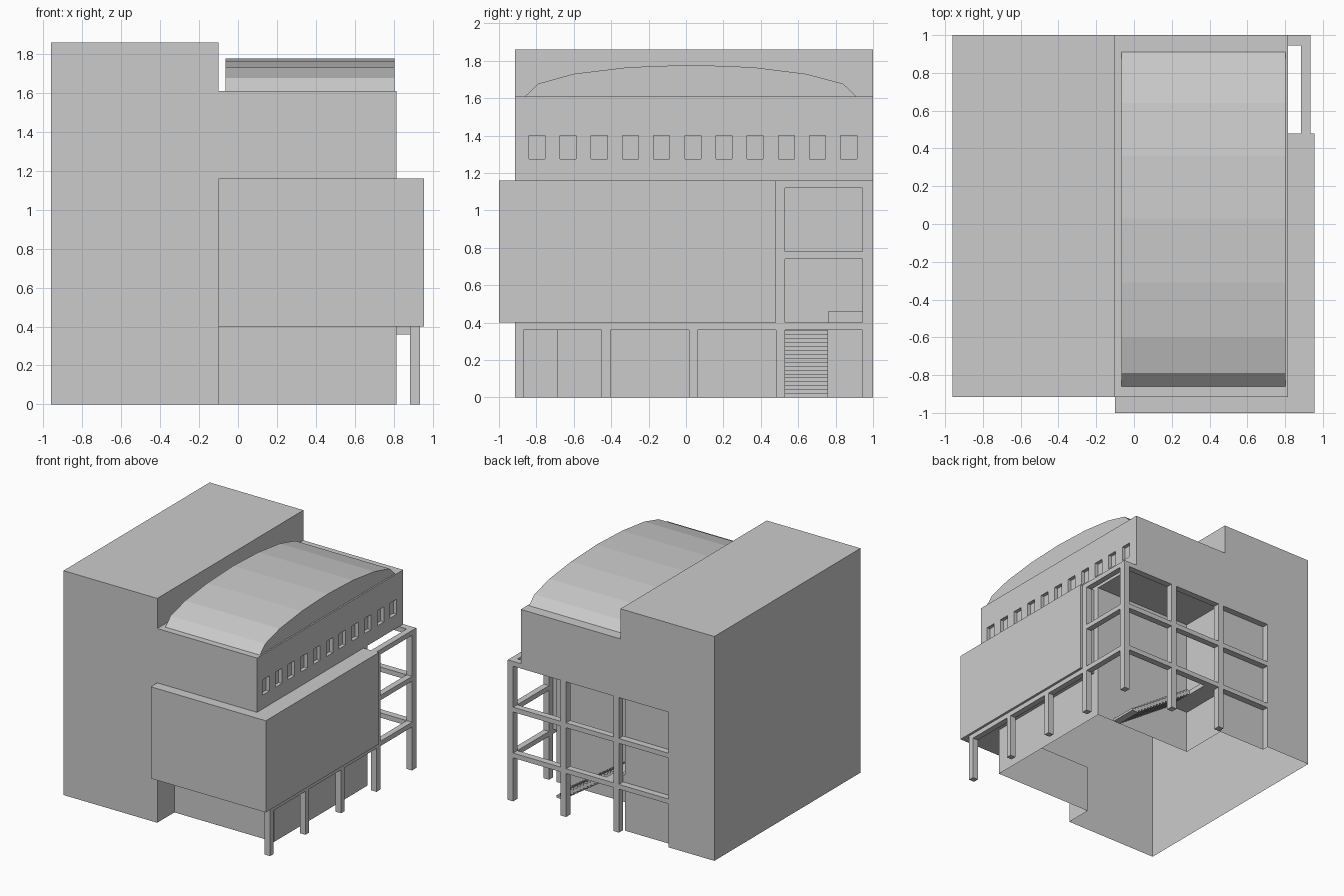
import bpy
import bmesh

cube = bpy.data.objects.get("Cube")
if cube:
    bpy.data.objects.remove(cube, do_unlink=True)

GREY = (0.6, 0.6, 0.6, 1.0)
grey = bpy.data.materials.new("plain grey")
grey.use_nodes = True
grey.diffuse_color = GREY
grey.node_tree.nodes["Principled BSDF"].inputs["Base Color"].default_value = GREY


def add_box(bm, x, y, z):
    """Add an axis-aligned box given its three (low, high) ranges."""
    made = bmesh.ops.create_cube(bm, size=1)["verts"]
    for v in made:
        v.co = [lo + (c + 0.5) * (hi - lo) for c, (lo, hi) in zip(v.co, (x, y, z))]


def make_object(name, bm):
    bmesh.ops.recalc_face_normals(bm, faces=bm.faces)
    mesh = bpy.data.meshes.new(name)
    bm.to_mesh(mesh)
    bm.free()
    mesh.materials.append(grey)
    obj = bpy.data.objects.new(name, mesh)
    bpy.context.collection.objects.link(obj)
    return obj


def boxes(name, *ranges):
    bm = bmesh.new()
    for r in ranges:
        add_box(bm, *r)
    return make_object(name, bm)


def combine(target, tool, operation):
    """Apply a boolean and discard the tool object."""
    mod = target.modifiers.new("combine", "BOOLEAN")
    mod.operation = operation
    mod.solver = "EXACT"
    mod.object = tool
    bpy.context.view_layer.update()
    result = target.evaluated_get(bpy.context.evaluated_depsgraph_get())
    mesh = bpy.data.meshes.new_from_object(result)
    target.modifiers.clear()
    target.data = mesh
    bpy.data.objects.remove(tool, do_unlink=True)


# Main levels
FLOOR, EAVE, ROOF, TOP = 0.40, 1.16, 1.61, 1.86
SIDE, INNER = 0.815, -0.10
FRONT, BACK, HALL_BACK = -0.915, 1.0, 0.53

# Tall tower with a shallow recess behind the rear frame
body = boxes("building_body", ((-0.96, INNER), (FRONT, BACK), (0, TOP)))
combine(body, boxes("recess_cutter", ((-0.54, 0), (0.945, 1.2), (-0.1, EAVE))), "DIFFERENCE")

# Ground hall, middle storey and upper storey joined to the tower
for part in (
    ((-0.5, SIDE), (-0.69, HALL_BACK), (0, 0.8)),
    ((-0.5, SIDE), (FRONT, HALL_BACK), (FLOOR, 1.3)),
    ((-0.5, SIDE), (FRONT, BACK), (EAVE, ROOF)),
):
    combine(body, boxes("wing", part), "UNION")

# Row of small recessed windows
centres = [-0.797 + 0.1667 * i for i in range(11)]
windows = [((SIDE - 0.03, 1), (c - 0.043, c + 0.043), (1.275, 1.40)) for c in centres]
combine(body, boxes("window_cutter", *windows), "DIFFERENCE")

# The shell is open underneath
bm = bmesh.new()
bm.from_mesh(body.data)
under = [f for f in bm.faces if f.normal.z < -0.9 and f.calc_center_median().z < 0.01]
bmesh.ops.delete(bm, geom=under, context="FACES")
bm.to_mesh(body.data)
bm.free()

# Projecting middle volume: wraps the front and right side
boxes("projecting_volume",
      ((INNER, 0.955), (-1.0, FRONT), (FLOOR, EAVE)),
      ((SIDE, 0.955), (FRONT, 0.48), (FLOOR, EAVE)))

# Faceted vault over the upper storey
arch = [(-0.86, ROOF), (-0.79, 1.677), (-0.60, 1.73), (-0.31, 1.765), (0.03, 1.778),
        (0.36, 1.765), (0.64, 1.73), (0.84, 1.677), (0.91, ROOF)]
bm = bmesh.new()
end = bm.faces.new([bm.verts.new((-0.065, y, z)) for y, z in arch])
grown = bmesh.ops.extrude_face_region(bm, geom=[end])["geom"]
bmesh.ops.translate(bm, vec=(0.868, 0, 0),
                    verts=[v for v in grown if isinstance(v, bmesh.types.BMVert)])
make_object("vaulted_roof", bm)

# Columns along the right side and the rear
OUT = (0.885, 0.935)
REAR = (0.945, 1.0)
boxes("side_columns", *[(OUT, (y, y + 0.047), (0, FLOOR)) for y in (FRONT, -0.452, 0.015)])
boxes("rear_columns",
      (OUT, (0.48, 0.53), (0, EAVE)),
      *[((x, x + 0.05), REAR, (0, EAVE)) for x in (0.885, 0.40, -0.085)])

# Beams at each level
for name, top in (("lower", FLOOR), ("middle", 0.78), ("upper", EAVE)):
    start = FRONT if top == FLOOR else 0.48
    z = (top - 0.04, top)
    boxes(name + "_beams", (OUT, (start, BACK), z), ((-0.54, 0.935), REAR, z))

# Stair flight rising towards the tower, with its landing
STEPS, RISE, RUN = 19, 0.021, 0.031
flight = []
for i in range(STEPS):
    x = 0.655 - i * RUN
    flight.append(((x - RUN, x), (0.53, 0.76), (max(0, (i - 1) * RISE), (i + 1) * RISE)))
boxes("stair_flight", *flight)
boxes("stair_landing",
      ((INNER, 0.066), (0.53, 0.945), (0.36, FLOOR)),
      ((INNER, -0.06), (0.76, 0.945), (FLOOR, 0.46)))
